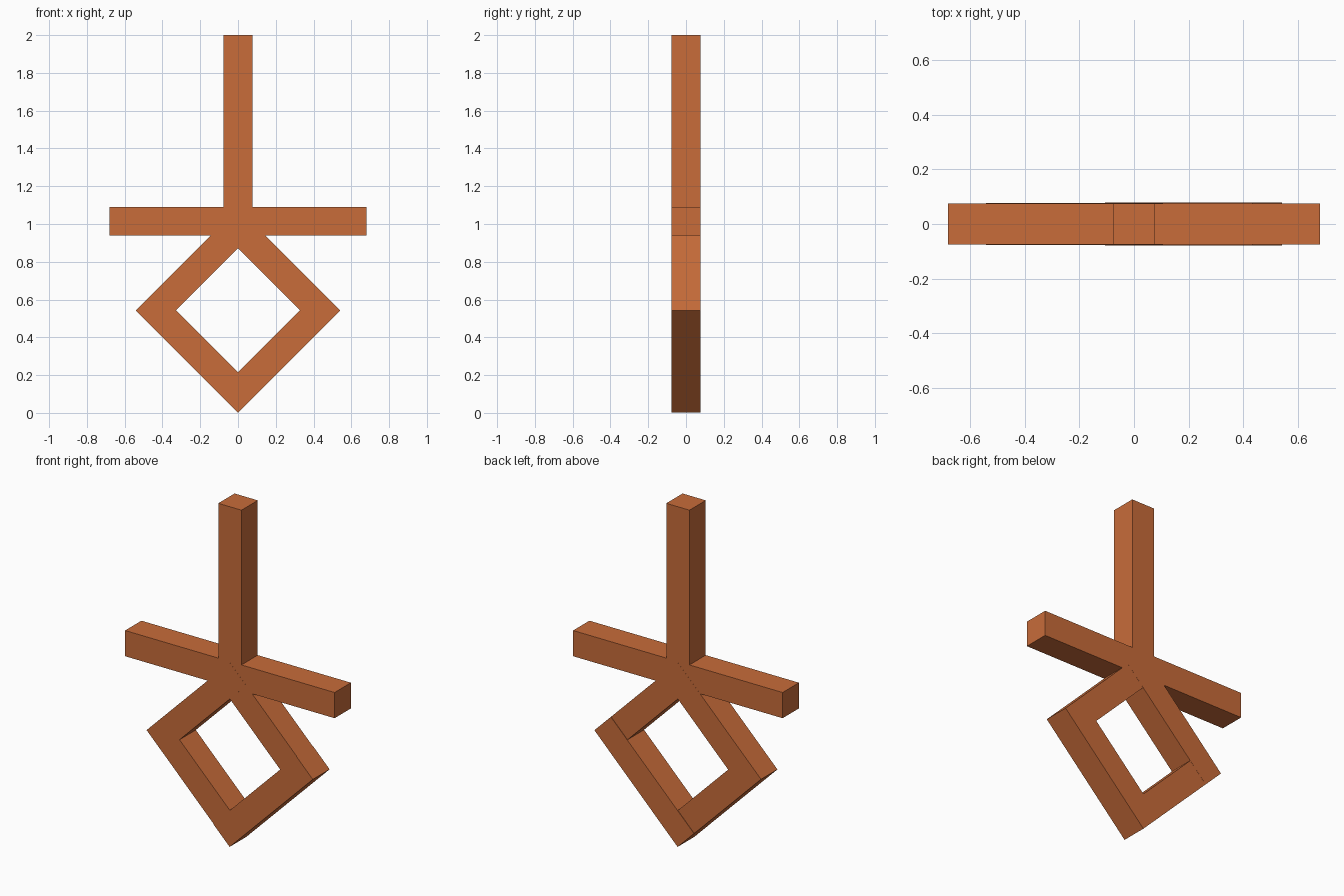
import bpy
import math
from mathutils import Matrix, Vector

cube = bpy.data.objects.get("Cube")
if cube:
    bpy.data.objects.remove(cube, do_unlink=True)

# Single warm copper-orange colour
COLOUR = (0.58, 0.15, 0.042, 1.0)
copper = bpy.data.materials.new("copper_orange")
copper.use_nodes = True
copper.diffuse_color = COLOUR
copper.node_tree.nodes["Principled BSDF"].inputs["Base Color"].default_value = COLOUR

T = 0.151            # bar thickness
LOOP_Z = 0.543       # centre height of the diamond loop
LOOP_R = 0.541       # centre to outer corner of the loop


def bar(name, size, location, angle=0.0):
    """Box bar with the given size, turned about the y axis."""
    bpy.ops.mesh.primitive_cube_add(size=1)
    obj = bpy.context.object
    obj.name = name
    obj.data.transform(Matrix.Diagonal((*size, 1.0)))
    obj.location = location
    obj.rotation_euler = (0, angle, 0)
    obj.data.materials.append(copper)
    return obj


# Upright post and crossbar
bar("upright_post", (T, T, 0.98), (0, 0, 1.51))
bar("crossbar", (1.362, T, T), (0, 0, 1.015))

# Diamond loop: two long bars with two short bars butted between them
side = LOOP_R * math.sqrt(2)
offset = (side - T) / 2
turn = Matrix.Rotation(-math.pi / 4, 3, 'Y')
for name, length, depth, direction in (
    ("loop_lower_left_bar", side, T + 0.005, (0, 0, -1)),
    ("loop_upper_right_bar", side, T + 0.001, (0, 0, 1)),
    ("loop_upper_left_bar", side - 2 * T, T, (1, 0, 0)),
    ("loop_lower_right_bar", side - 2 * T, T, (-1, 0, 0)),
):
    centre = turn @ (Vector(direction) * offset) + Vector((0, 0, LOOP_Z))
    size = (length, depth, T) if direction[2] else (T, depth, length)
    # Short bars reach slightly into the long bars to close the joints
    if not direction[2]:
        size = (T, depth, length + 0.004)
    bar(name, size, centre, -math.pi / 4)
